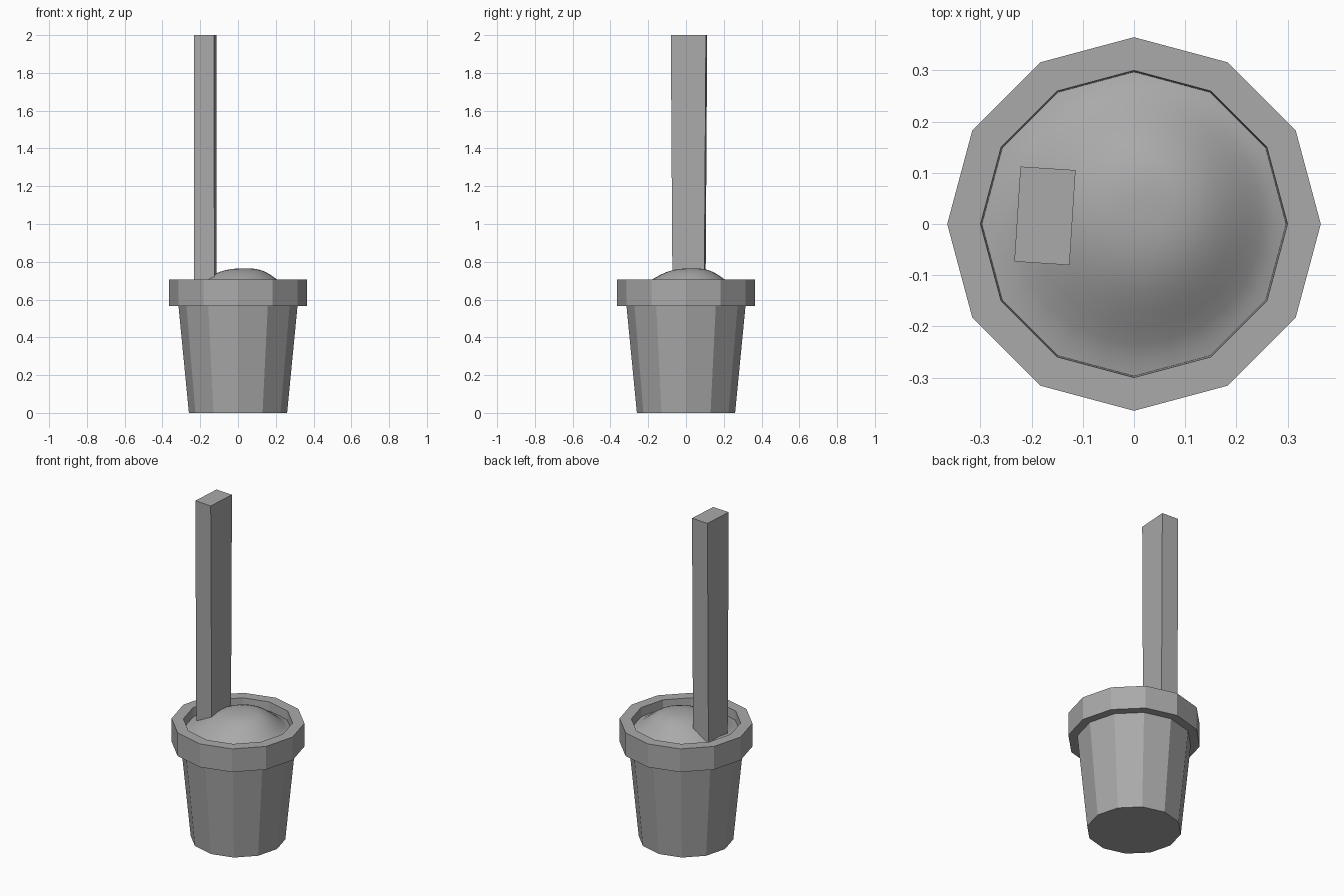
import bpy
import bmesh
from math import sin, cos, pi, radians

cube = bpy.data.objects.get("Cube")
if cube:
    bpy.data.objects.remove(cube, do_unlink=True)

# One plain grey for everything
grey = bpy.data.materials.new("grey")
grey.use_nodes = True
GREY = (0.4, 0.4, 0.4, 1)
grey.diffuse_color = GREY
grey.node_tree.nodes["Principled BSDF"].inputs["Base Color"].default_value = GREY


def make_object(name, bm, smooth=False):
    bmesh.ops.recalc_face_normals(bm, faces=bm.faces)
    mesh = bpy.data.meshes.new(name)
    bm.to_mesh(mesh)
    bm.free()
    mesh.materials.append(grey)
    for poly in mesh.polygons:
        poly.use_smooth = smooth
    obj = bpy.data.objects.new(name, mesh)
    bpy.context.collection.objects.link(obj)
    return obj


def bridge(bm, lower, upper):
    n = len(lower)
    for i in range(n):
        j = (i + 1) % n
        bm.faces.new((lower[i], lower[j], upper[j], upper[i]))


def ring(bm, radius, z, sides, cx=0, cy=0):
    return [bm.verts.new((cx + radius * cos(2 * pi * i / sides),
                          cy + radius * sin(2 * pi * i / sides), z))
            for i in range(sides)]


# Twelve-sided pot with an overhanging rim, open at the top
profile = [(0.26, 0), (0.315, 0.565), (0.365, 0.565), (0.365, 0.705),
           (0.30, 0.705), (0.296, 0.63), (0.25, 0.05)]
bm = bmesh.new()
rings = [ring(bm, r, z, 12) for r, z in profile]
for a, b in zip(rings, rings[1:]):
    bridge(bm, a, b)
bm.faces.new(rings[0])
bm.faces.new(rings[-1])
make_object("pot", bm)

# Smooth mound of soil with its peak a little off centre
PEAK, EDGE, STEPS, SIDES = 0.765, 0.65, 10, 24
bm = bmesh.new()
rings = []
for k in range(1, STEPS + 1):
    t = k / STEPS
    u = t ** 1.5
    z = EDGE + (PEAK - EDGE) * (1 - u * u * (3 - 2 * u))
    rings.append(ring(bm, 0.302 * t, z, SIDES, 0.04 * (1 - t), 0.035 * (1 - t)))
for a, b in zip(rings, rings[1:]):
    bridge(bm, a, b)
top = bm.verts.new((0.04, 0.035, PEAK))
for i in range(SIDES):
    bm.faces.new((rings[0][i], rings[0][(i + 1) % SIDES], top))
make_object("soil", bm, smooth=True)

# Upright wooden stake, slightly narrower towards its foot
FOOT, TOP = 0.55, 2.0
bm = bmesh.new()
bmesh.ops.create_cube(bm, size=1)
for v in bm.verts:
    taper = 1 if v.co.z > 0 else 0.9
    v.co = (v.co.x * 0.108, v.co.y * 0.186 * taper, (v.co.z + 0.5) * (TOP - FOOT))
stake = make_object("stake", bm)
stake.location = (-0.174, 0.016, FOOT)
stake.rotation_euler.z = radians(-3.7)
